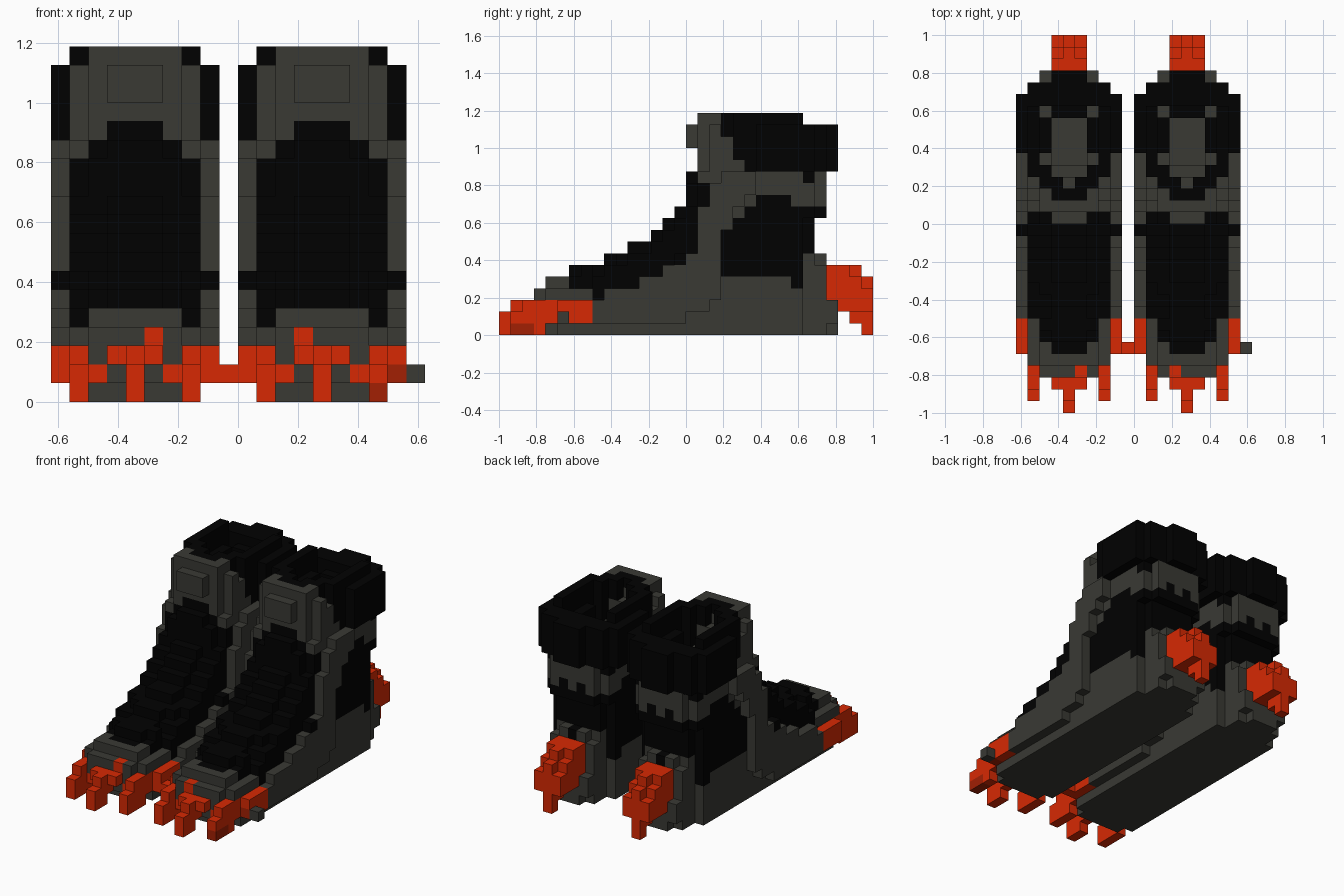
import bpy, bmesh, math

cube = bpy.data.objects.get("Cube")
if cube:
    bpy.data.objects.remove(cube, do_unlink=True)

U = 1 / 16  # block size


def material(name, rgb):
    m = bpy.data.materials.new(name)
    m.use_nodes = True
    col = (*rgb, 1)
    m.diffuse_color = col
    bsdf = m.node_tree.nodes["Principled BSDF"]
    bsdf.inputs["Base Color"].default_value = col
    bsdf.inputs["Roughness"].default_value = 1.0
    bsdf.inputs["Specular IOR Level"].default_value = 0.0
    return m


GREY = material("dark olive grey", (0.041, 0.041, 0.034))
BLACK = material("black", (0.0004, 0.0004, 0.0004))
RED = material("orange red", (0.68, 0.022, 0.001))
DARK_RED = material("dark red", (0.36, 0.014, 0.001))

PART_MATERIAL = {
    "sole": GREY, "upper": GREY, "side_band": GREY, "front_panel": GREY, "side_peg": GREY,
    "instep": BLACK, "ankle_band": BLACK, "collar": BLACK,
    "toe_claws": RED, "heel_spur": RED, "toe_link": RED, "outer_claw_tip": DARK_RED,
}

boot = {}  # (i, j, k) block -> part, for one boot nine blocks wide


def fill(part, i, j, k):
    """Fill inclusive block ranges; part None carves them away."""
    for a in range(i[0], i[1] + 1):
        for b in range(j[0], j[1] + 1):
            for c in range(k[0], k[1] + 1):
                if part is None:
                    boot.pop((a, b, c), None)
                else:
                    boot[a, b, c] = part


def sides(part, a, j, k):
    """Fill one column of blocks and its twin across the boot."""
    fill(part, (a, a), j, k)
    fill(part, (8 - a, 8 - a), j, k)


# Sole with rounded ends
fill("sole", (1, 7), (5, 25), (0, 0))
fill("sole", (2, 6), (4, 27), (0, 0))
fill("sole", (3, 5), (28, 28), (0, 0))

# Toe, foot and rounded heel
fill("upper", (2, 6), (3, 3), (1, 3))
fill("upper", (2, 6), (4, 5), (1, 4))
fill("upper", (1, 7), (4, 7), (1, 3))
fill("upper", (1, 7), (8, 25), (1, 5))
fill("upper", (2, 6), (26, 27), (1, 5))
fill("upper", (2, 6), (28, 28), (1, 2))
fill("upper", (1, 7), (17, 25), (6, 13))
fill("upper", (2, 6), (26, 26), (6, 9))
fill("upper", (3, 5), (27, 27), (6, 6))
fill("upper", (1, 7), (26, 26), (10, 13))
fill("upper", (2, 6), (27, 27), (10, 13))

# Stepped instep: first row, last row, lower edge, top
steps = [(6, 7, 4, 5), (8, 8, 3, 5), (9, 10, 4, 6), (11, 11, 4, 7), (12, 12, 5, 7),
         (13, 13, 5, 8), (14, 14, 6, 9), (15, 15, 6, 10), (16, 16, 7, 13)]
for j0, j1, low, top in steps:
    fill(None, (1, 7), (j0, j1), (low, 13))
    fill("instep", (2, 6), (j0, j1), (low, top))
    sides(None, 2, (j0, j0), (top, top))
    if j0 >= 8:
        sides("instep", 1, (j0, j1), (low, min(top - 1, 10)))
fill("instep", (3, 5), (5, 5), (4, 4))
fill("instep", (1, 7), (17, 17), (10, 12))
fill("instep", (2, 6), (17, 17), (13, 13))

# Raised band along each side, rising to the ankle: row, bottom, top
band = [(8, 1, 2), (9, 1, 3), (10, 1, 3), (11, 1, 3), (12, 1, 4), (13, 1, 4), (14, 1, 5),
        (15, 1, 5), (16, 2, 6), (17, 2, 10), (18, 3, 12), (19, 9, 13), (20, 11, 13), (21, 12, 13)]
for j, low, top in band:
    sides("side_band", 0, (j, j), (low, top))
sides("instep", 0, (15, 15), (6, 6))

# Wavy black band around the ankle: row, bottom, top
wave = [(19, 5, 8), (20, 5, 9), (21, 5, 10), (22, 5, 11), (23, 5, 11), (24, 5, 11), (25, 4, 10)]
for j, low, top in wave:
    sides("ankle_band", 1, (j, j), (low, top))
fill("ankle_band", (2, 6), (26, 26), (7, 10))
sides("ankle_band", 1, (26, 26), (10, 10))
fill("ankle_band", (2, 6), (27, 27), (10, 10))
sides("ankle_band", 3, (27, 27), (11, 11))
fill("ankle_band", (4, 4), (27, 27), (6, 6))

# Collar ring, slanting back at the front edge
fill("collar", (1, 7), (21, 27), (14, 17))
fill("collar", (1, 7), (20, 20), (15, 17))
fill("collar", (1, 7), (20, 25), (18, 18))
fill("collar", (2, 6), (19, 19), (17, 18))
fill("collar", (3, 5), (28, 28), (14, 17))
sides("collar", 0, (22, 26), (14, 17))
sides("collar", 1, (26, 26), (13, 13))

# Front panel with rounded corners and a raised plate
fill("front_panel", (2, 6), (17, 17), (14, 18))
fill("front_panel", (1, 7), (18, 18), (14, 17))
fill("front_panel", (1, 7), (19, 19), (14, 16))
fill("front_panel", (1, 7), (20, 20), (14, 14))
fill("front_panel", (2, 6), (18, 18), (18, 18))
fill("front_panel", (3, 5), (16, 16), (16, 17))
fill("instep", (3, 5), (17, 17), (14, 14))
fill("collar", (3, 5), (18, 18), (18, 18))

# Foot opening with ledges at its corners
fill(None, (3, 5), (21, 24), (10, 18))
fill(None, (3, 5), (20, 20), (15, 18))
fill(None, (4, 4), (19, 19), (17, 18))
sides(None, 2, (22, 24), (17, 18))
sides(None, 2, (21, 21), (14, 18))
sides(None, 2, (25, 25), (14, 18))
fill(None, (3, 5), (25, 25), (17, 18))

# Toe claws
claws = [((4, 4), (0, 0), (0, 1)), ((4, 4), (1, 1), (0, 2)), ((3, 5), (2, 2), (2, 2)),
         ((4, 4), (2, 2), (1, 2)), ((3, 3), (3, 3), (2, 3))]
for c in claws:
    fill("toe_claws", *c)
for a, j, k in [(1, (1, 1), (0, 1)), (1, (2, 2), (0, 2)), (1, (3, 5), (1, 2)),
                (1, (3, 3), (0, 0)), (2, (3, 3), (1, 1)), (0, (5, 7), (1, 2))]:
    sides("toe_claws", a, j, k)

# Heel spur, ridged along the middle and narrowing downward: row, bottom, top
for j, low, top in [(28, 3, 5), (29, 2, 5), (30, 1, 5), (31, 0, 4)]:
    fill("heel_spur", (4, 4), (j, j), (low, top))
for j, low, top in [(28, 3, 5), (29, 2, 5), (30, 2, 4), (31, 2, 3)]:
    sides("heel_spur", 3, (j, j), (low, top))

# Place the left boot, its mirrored twin and the small single pieces
blocks = {}
for (i, j, k), part in boot.items():
    blocks[i, j, k] = "left_" + part
    blocks[-2 - i, j, k] = "right_" + part
blocks[-1, 5, 1] = "toe_link"
blocks[9, 5, 1] = "side_peg"
for tip in ((7, 1, 0), (7, 2, 0), (8, 5, 1)):
    blocks[tip] = "left_outer_claw_tip"

# Outer faces of a block: direction and corners
FACES = []
for axis in range(3):
    for s in (0, 1):
        d = [0, 0, 0]
        d[axis] = 2 * s - 1
        ring = []
        for p, q in ((0, 0), (1, 0), (1, 1), (0, 1)):
            c = [0, 0, 0]
            c[axis], c[(axis + 1) % 3], c[(axis + 2) % 3] = s, p, q
            ring.append(c)
        FACES.append((d, ring if s else ring[::-1]))


def build(name):
    bm = bmesh.new()
    verts = {}
    for (i, j, k), part in blocks.items():
        if part != name:
            continue
        for d, ring in FACES:
            if (i + d[0], j + d[1], k + d[2]) in blocks:
                continue
            corners = []
            for c in ring:
                key = (i + c[0], j + c[1], k + c[2])
                if key not in verts:
                    verts[key] = bm.verts.new((key[0] * U, key[1] * U - 1, key[2] * U))
                corners.append(verts[key])
            bm.faces.new(corners)
    # Merge flat neighbours into clean panels
    bmesh.ops.dissolve_limit(bm, angle_limit=math.radians(1), verts=bm.verts[:], edges=bm.edges[:])
    mesh = bpy.data.meshes.new(name)
    bm.to_mesh(mesh)
    bm.free()
    base = name.split("_", 1)[1] if name.startswith(("left_", "right_")) else name
    mesh.materials.append(PART_MATERIAL[base])
    bpy.context.collection.objects.link(bpy.data.objects.new(name, mesh))


for part_name in sorted(set(blocks.values())):
    build(part_name)
